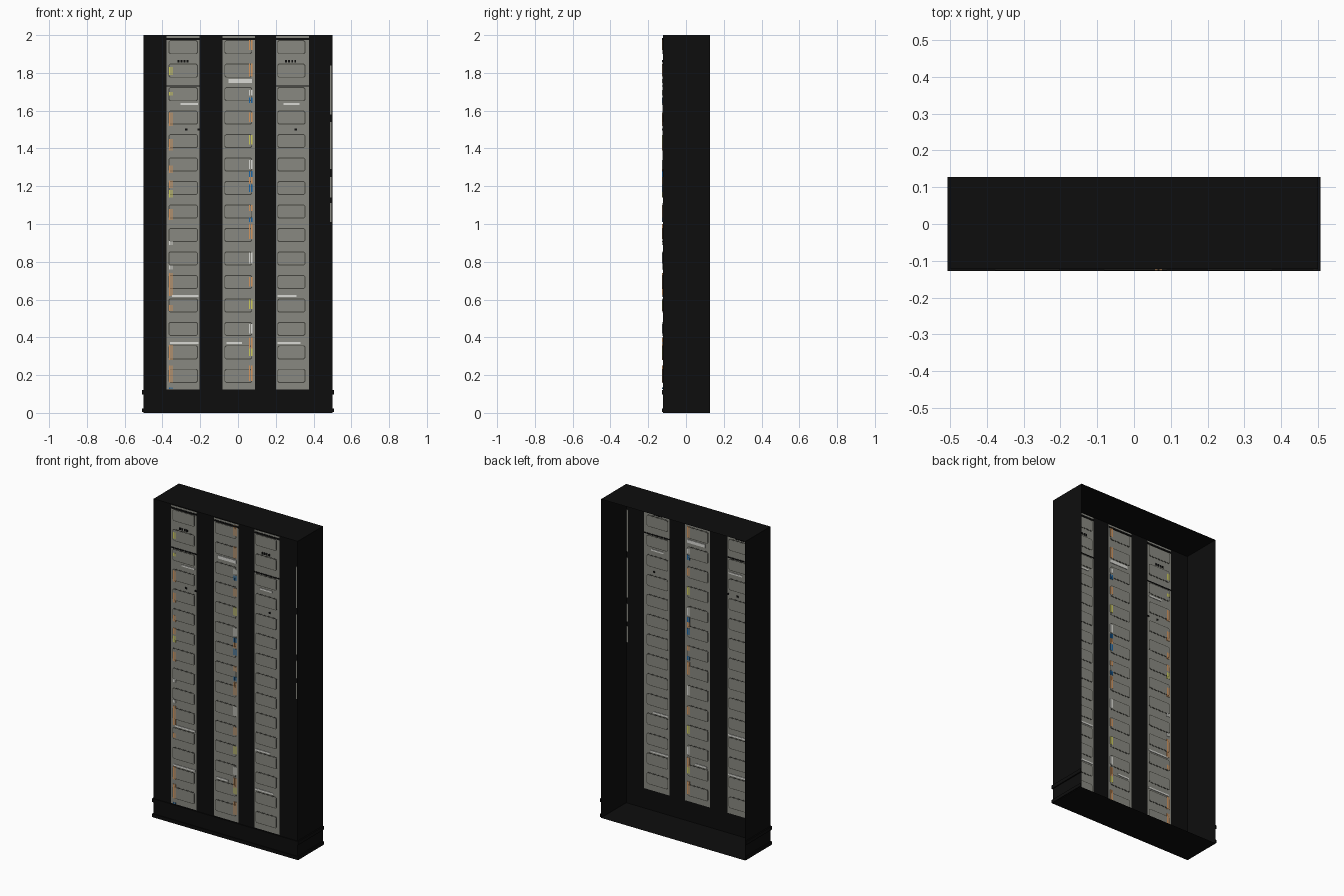
import bpy, bmesh

if "Cube" in bpy.data.objects:
    bpy.data.objects.remove(bpy.data.objects["Cube"])

def mat(name, r, g, b):
    m = bpy.data.materials.new(name)
    m.diffuse_color = (r, g, b, 1)
    m.use_nodes = True
    m.node_tree.nodes["Principled BSDF"].inputs["Base Color"].default_value = m.diffuse_color
    return m

BLACK = mat("black", 0.004, 0.004, 0.004)
GREY = mat("panel_grey", 0.25, 0.25, 0.22)
DARK = mat("outline_grey", 0.06, 0.06, 0.05)
WHITE = mat("white", 0.7, 0.7, 0.66)
ORANGE = mat("orange", 0.65, 0.30, 0.11)
YELLOW = mat("yellow", 0.62, 0.60, 0.10)
BLUE = mat("blue", 0.01, 0.13, 0.38)

FRONT, BACK = -0.122, 0.128

def finish(name, bm, m):
    bmesh.ops.recalc_face_normals(bm, faces=bm.faces)
    me = bpy.data.meshes.new(name)
    bm.to_mesh(me)
    bm.free()
    me.materials.append(m)
    ob = bpy.data.objects.new(name, me)
    bpy.context.collection.objects.link(ob)
    return ob

def box(bm, x0, x1, y0, y1, z0, z1):
    vs = bmesh.ops.create_cube(bm, size=1)["verts"]
    for v in vs:
        v.co = ((x0 + x1) / 2 + v.co.x * (x1 - x0),
                (y0 + y1) / 2 + v.co.y * (y1 - y0),
                (z0 + z1) / 2 + v.co.z * (z1 - z0))

def plate(bm, x0, x1, z0, z1, t, c=0.0):
    """Thin plate through the front sheet, seen from both sides; c cuts its corners."""
    if c == 0:
        return box(bm, x0, x1, FRONT - t, FRONT + t, z0, z1)
    pts = [(x0 + c, z0), (x1 - c, z0), (x1, z0 + c), (x1, z1 - c),
           (x1 - c, z1), (x0 + c, z1), (x0, z1 - c), (x0, z0 + c)]
    f = bm.faces.new([bm.verts.new((x, FRONT - t, z)) for x, z in pts])
    ext = bmesh.ops.extrude_face_region(bm, geom=[f])["geom"]
    for v in ext:
        if isinstance(v, bmesh.types.BMVert):
            v.co.y = FRONT + t
    if not f.is_valid or f not in bm.faces:
        return
    # keep the starting cap so the plate is closed

def plates(name, m, rects, t, c=0.0):
    bm = bmesh.new()
    for r in rects:
        plate(bm, *r, t, c)
    return finish(name, bm, m)

# cabinet shell, open at the back
bm = bmesh.new()
box(bm, -0.5, 0.5, FRONT, BACK, 0, 2)
bm.faces.ensure_lookup_table()
bmesh.ops.delete(bm, geom=[f for f in bm.faces
                           if f.calc_center_median().y > BACK - 0.001], context='FACES')
finish("cabinet_shell", bm, BLACK)

# plinth ridges round the front and both sides
bm = bmesh.new()
for z0, z1 in ((0.004, 0.024), (0.098, 0.12)):
    box(bm, -0.507, 0.507, -0.128, FRONT, z0, z1)
    box(bm, -0.507, -0.5, FRONT, BACK, z0, z1)
    box(bm, 0.5, 0.507, FRONT, BACK, z0, z1)
finish("plinth_ridges", bm, BLACK)

# three grey unit columns
columns = [(-0.378, -0.203), (-0.082, 0.09), (0.2, 0.375)]
plates("unit_columns", GREY, [(a, b, 0.125, 1.995) for a, b in columns], 0.001)

# outlined drawer on every unit
outer, inner = [], []
w = 0.0045
for a, b in ((-0.368, -0.212), (-0.072, 0.075), (0.208, 0.357)):
    for i in range(15):
        z = 0.196 + i * 0.1243
        outer.append((a, b, z - 0.037, z + 0.037))
        inner.append((a + w, b - w, z - 0.037 + w, z + 0.037 - w))
plates("drawer_outlines", DARK, outer, 0.002, 0.008)
plates("drawer_faces", GREY, inner, 0.003, 0.006)

# vertical coloured cables: (colour, low z, high z) along each bundle
left = [(YELLOW, 1.79, 1.83), (YELLOW, 1.68, 1.70), (ORANGE, 1.52, 1.59),
        (ORANGE, 1.39, 1.45), (ORANGE, 1.27, 1.31), (ORANGE, 1.19, 1.23),
        (YELLOW, 1.14, 1.18), (ORANGE, 1.02, 1.08), (WHITE, 0.89, 0.91),
        (WHITE, 0.76, 0.78), (ORANGE, 0.62, 0.74), (ORANGE, 0.54, 0.57),
        (ORANGE, 0.28, 0.36), (ORANGE, 0.16, 0.25), (BLUE, 0.127, 0.135)]
middle = [(ORANGE, 1.92, 1.985), (ORANGE, 1.78, 1.85), (WHITE, 1.68, 1.71),
          (BLUE, 1.64, 1.67), (ORANGE, 1.54, 1.59), (YELLOW, 1.42, 1.47),
          (WHITE, 1.29, 1.34), (BLUE, 1.25, 1.28), (ORANGE, 1.215, 1.25),
          (BLUE, 1.17, 1.21), (ORANGE, 1.07, 1.10), (BLUE, 1.01, 1.035),
          (ORANGE, 0.92, 1.00), (WHITE, 0.79, 0.85), (ORANGE, 0.67, 0.72),
          (YELLOW, 0.55, 0.60), (WHITE, 0.42, 0.47), (ORANGE, 0.34, 0.40),
          (YELLOW, 0.30, 0.34), (ORANGE, 0.17, 0.25)]
groups = {}
for x, marks in ((-0.355, left), (0.067, middle)):
    for m, z0, z1 in marks:
        for dx in (-0.006, 0.006):
            groups.setdefault(m.name, (m, []))[1].append((x + dx - 0.0035, x + dx + 0.0035, z0, z1))
for n, (m, rects) in groups.items():
    plates(n + "_cables", m, rects, 0.004)

# white label strips across some units
plates("label_strips", WHITE,
       [(a, b, z - h, z + h) for a, b, z, h in (
           (-0.305, -0.213, 1.635, 0.005), (0.24, 0.325, 1.635, 0.005),
           (-0.05, 0.075, 1.757, 0.01), (-0.35, -0.21, 0.618, 0.005),
           (0.208, 0.31, 0.618, 0.005), (-0.36, -0.21, 0.37, 0.005),
           (-0.06, 0.02, 0.37, 0.005), (0.208, 0.33, 0.37, 0.005))], 0.0045)

# black slots and vents
slots = [(a, b, 1.974, 1.984) for a, b in columns]
slots += [(a, b, 1.728, 1.734) for a, b in (columns[0], columns[2])]
slots += [(s + i * 0.016, s + i * 0.016 + 0.01, 1.855, 1.868)
          for s in (-0.32, 0.25) for i in range(4)]
slots += [(s, s + 0.012, 1.495, 1.505) for s in (-0.28, -0.215, 0.3)]
plates("vent_slots", BLACK, slots, 0.0042)

# broken pale strip near the right edge
plates("edge_strip", GREY, [(0.488, 0.496, a, b) for a, b in
                            ((1.58, 1.84), (1.29, 1.54), (1.14, 1.25), (1.01, 1.11))], 0.002)
